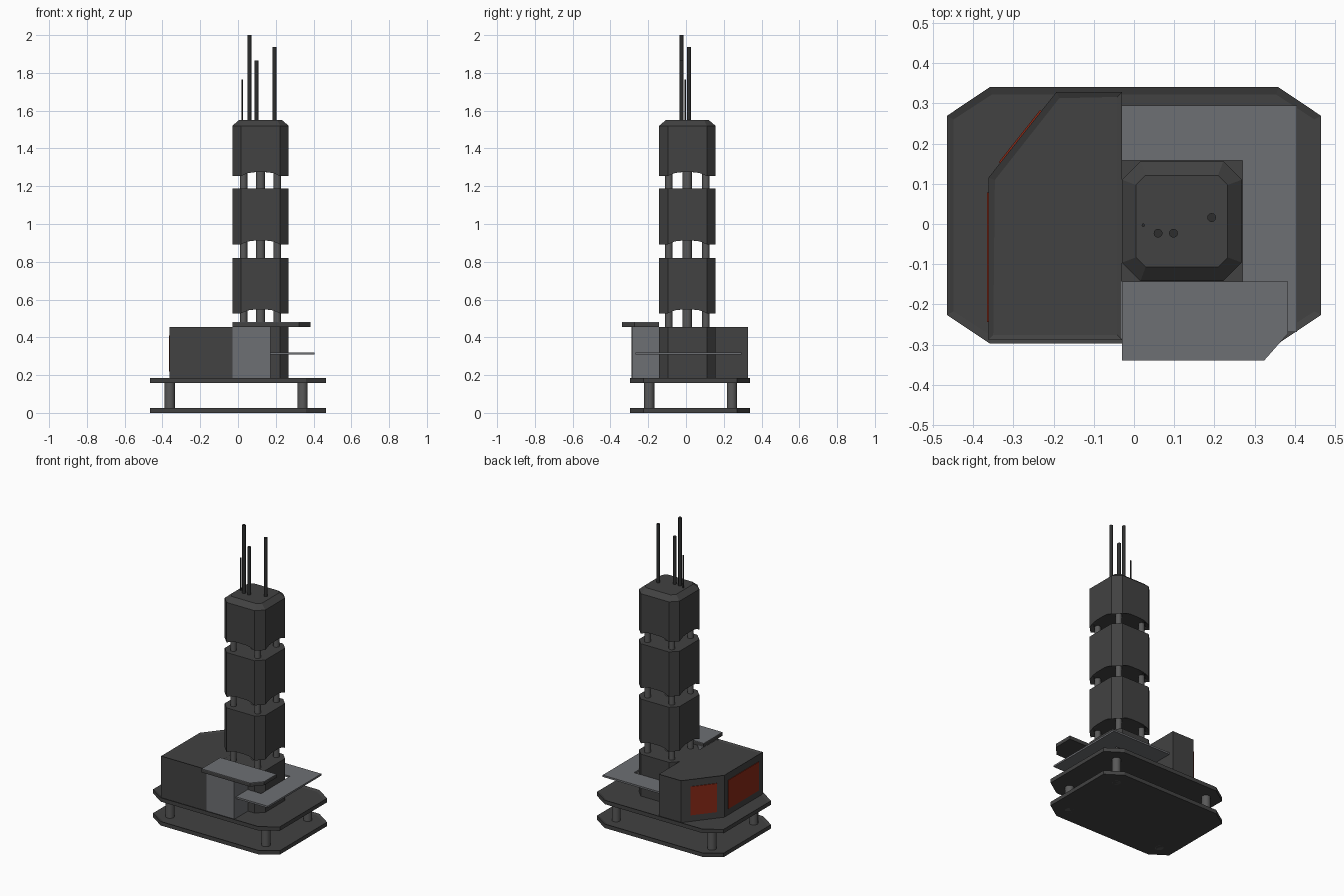
import bpy, bmesh, math

if "Cube" in bpy.data.objects:
    bpy.data.objects.remove(bpy.data.objects["Cube"])


def material(name, r, g, b):
    m = bpy.data.materials.new(name)
    m.diffuse_color = (r, g, b, 1)
    m.use_nodes = True
    m.node_tree.nodes["Principled BSDF"].inputs["Base Color"].default_value = m.diffuse_color
    return m


DARK = material("charcoal", 0.054, 0.054, 0.054)
GREY = material("slate_grey", 0.155, 0.16, 0.172)
STEEL = material("column_steel", 0.10, 0.10, 0.10)
BLACK = material("antenna_black", 0.026, 0.027, 0.027)
RED = material("window_red", 0.25, 0.022, 0.008)


def finish(name, bm, mat):
    bmesh.ops.recalc_face_normals(bm, faces=bm.faces[:])
    me = bpy.data.meshes.new(name)
    bm.to_mesh(me)
    bm.free()
    me.materials.append(mat)
    ob = bpy.data.objects.new(name, me)
    bpy.context.collection.objects.link(ob)
    return ob


def prism(name, pts, z0, z1, mat, rim=0, sink=0):
    """Extrude an outline upward, with an optional sunken top inside a rim."""
    bm = bmesh.new()
    bottom = [bm.verts.new((x, y, z0)) for x, y in pts]
    top = [bm.verts.new((x, y, z1)) for x, y in pts]
    n = len(pts)
    bm.faces.new(bottom[::-1])
    lid = bm.faces.new(top)
    for i in range(n):
        j = (i + 1) % n
        bm.faces.new((bottom[i], bottom[j], top[j], top[i]))
    if rim:
        bm.normal_update()
        bmesh.ops.inset_region(bm, faces=[lid], thickness=rim)
        for v in lid.verts:
            v.co.z -= sink
    return finish(name, bm, mat)


def rect(x0, y0, x1, y1):
    return [(x0, y0), (x1, y0), (x1, y1), (x0, y1)]


def octagon(x0, y0, x1, y1, cx, cy):
    return [(x0 + cx, y0), (x1 - cx, y0), (x1, y0 + cy), (x1, y1 - cy),
            (x1 - cx, y1), (x0 + cx, y1), (x0, y1 - cy), (x0, y0 + cy)]


def rod(name, x, y, z0, z1, r, mat, sides=16):
    pts = [(x + r * math.cos(2 * math.pi * i / sides),
            y + r * math.sin(2 * math.pi * i / sides)) for i in range(sides)]
    ob = prism(name, pts, z0, z1, mat)
    for p in ob.data.polygons:
        p.use_smooth = len(p.vertices) == 4
    for e in ob.data.edges:
        a, b = (ob.data.vertices[i].co for i in e.vertices)
        e.use_edge_sharp = abs(a.z - b.z) < 1e-5
    return ob


# Two base plates held apart by four legs
plate = octagon(-0.465, -0.297, 0.465, 0.34, 0.106, 0.071)
prism("lower_plate", plate, 0, 0.026, DARK, 0.019, 0.006)
prism("upper_plate", plate, 0.158, 0.184, DARK, 0.019, 0.006)
for x in (-0.361, 0.342):
    for y in (-0.195, 0.243):
        rod("base_leg", x, y, 0, 0.16, 0.027, STEEL)

# Main building with a cut corner
hall = [(-0.362, -0.288), (-0.03, -0.288), (-0.03, 0.328),
        (-0.193, 0.328), (-0.362, 0.115)]
prism("main_hall", hall, 0.178, 0.456, DARK, 0.017, 0.006)


# Red windows on the cut corner and the left wall
def window(name, a, b, t0, t1, z0, z1):
    dx, dy = b[0] - a[0], b[1] - a[1]
    l = math.hypot(dx, dy)
    nx, ny = dy / l * 0.004, -dx / l * 0.004
    p = (a[0] + dx * t0, a[1] + dy * t0)
    q = (a[0] + dx * t1, a[1] + dy * t1)
    prism(name, [(p[0] - nx, p[1] - ny), (q[0] - nx, q[1] - ny),
                 (q[0] + nx, q[1] + ny), (p[0] + nx, p[1] + ny)], z0, z1, RED)


window("corner_window", hall[3], hall[4], 0.22, 0.83, 0.22, 0.41)
window("side_window", hall[4], hall[0], 0.09, 0.89, 0.22, 0.41)

# Entrance, canopy and the thin walkway around the tower
prism("entrance_box", rect(-0.032, -0.285, 0.172, -0.143), 0.178, 0.456, GREY)
canopy = [(-0.03, -0.339), (0.324, -0.339), (0.383, -0.272),
          (0.383, -0.143), (-0.03, -0.143)]
prism("canopy_slab", canopy, 0.456, 0.476, DARK)
prism("canopy_top", canopy, 0.476, 0.480, GREY)
walk = [(0.17, -0.268), (0.405, -0.268), (0.405, 0.295), (-0.03, 0.295),
        (-0.03, 0.158), (0.27, 0.158), (0.27, -0.143), (0.17, -0.143)]
prism("walkway", walk, 0.309, 0.321, GREY)

# Tower: foot block, three arched blocks, columns
CX, CY, H, C = 0.119, 0.007, 0.149, 0.046
prism("tower_foot", octagon(CX - H, CY - H, CX + H, CY + H, C, C),
      0.178, 0.456, DARK)


def tower_block(name, z0, z1, capped=False):
    rise = 0.02
    arch = [(-H + C, 0), (-0.085, 0.008), (-0.065, 0.016), (-0.035, rise),
            (0.035, rise), (0.065, 0.016), (0.085, 0.008), (H - C, 0)]
    loop = []
    for k in range(4):
        c, s = round(math.cos(k * math.pi / 2)), round(math.sin(k * math.pi / 2))
        loop += [(c * t + s * H, s * t - c * H, z) for t, z in arch]

    def corner(i):
        return i % 8 in (0, 7)

    bm = bmesh.new()
    low = [bm.verts.new((CX + x, CY + y, z0 + z)) for x, y, z in loop]
    inner = [bm.verts.new((CX + x * 0.86, CY + y * 0.86, z0 + rise))
             for x, y, z in loop]
    high = [bm.verts.new((CX + x, CY + y, z1))
            for i, (x, y, z) in enumerate(loop) if corner(i)]
    bm.faces.new(inner)
    n = len(loop)
    for i in range(n):
        j = (i + 1) % n
        bm.faces.new((low[j], low[i], inner[i], inner[j]))
    for k in range(4):
        a = k * 8
        bm.faces.new(low[a:a + 8] + [high[2 * k + 1], high[2 * k]])
        bm.faces.new((low[a + 7], low[(a + 8) % n],
                      high[(2 * k + 2) % 8], high[2 * k + 1]))
    if capped:  # sloped roof edge
        h, c = 0.114, 0.024
        roof = [bm.verts.new((x, y, z1 + 0.03)) for x, y in
                octagon(CX - h, CY - h, CX + h, CY + h, c, c)]
        for i in range(8):
            j = (i + 1) % 8
            bm.faces.new((high[i], high[j], roof[j], roof[i]))
        high = roof
    bm.faces.new(high)
    finish(name, bm, DARK)


tower_block("tower_block_low", 0.527, 0.821)
tower_block("tower_block_middle", 0.892, 1.188)
tower_block("tower_block_top", 1.254, 1.52, True)
for z0, z1 in ((0.45, 0.56), (0.81, 0.92), (1.18, 1.285)):
    rod("core_column", CX, CY, z0, z1, 0.025, STEEL)
    for sx in (-1, 1):
        for sy in (-1, 1):
            rod("corner_column", CX + sx * 0.089, CY + sy * 0.098,
                z0, z1, 0.019, STEEL, 12)

# Roof antennas
for x, y, z, r in ((0.06, -0.023, 2.0, 0.011), (0.098, -0.023, 1.865, 0.011),
                   (0.193, 0.016, 1.937, 0.011), (0.023, -0.003, 1.766, 0.004)):
    rod("antenna", x, y, 1.54, z, r, BLACK, 12)
